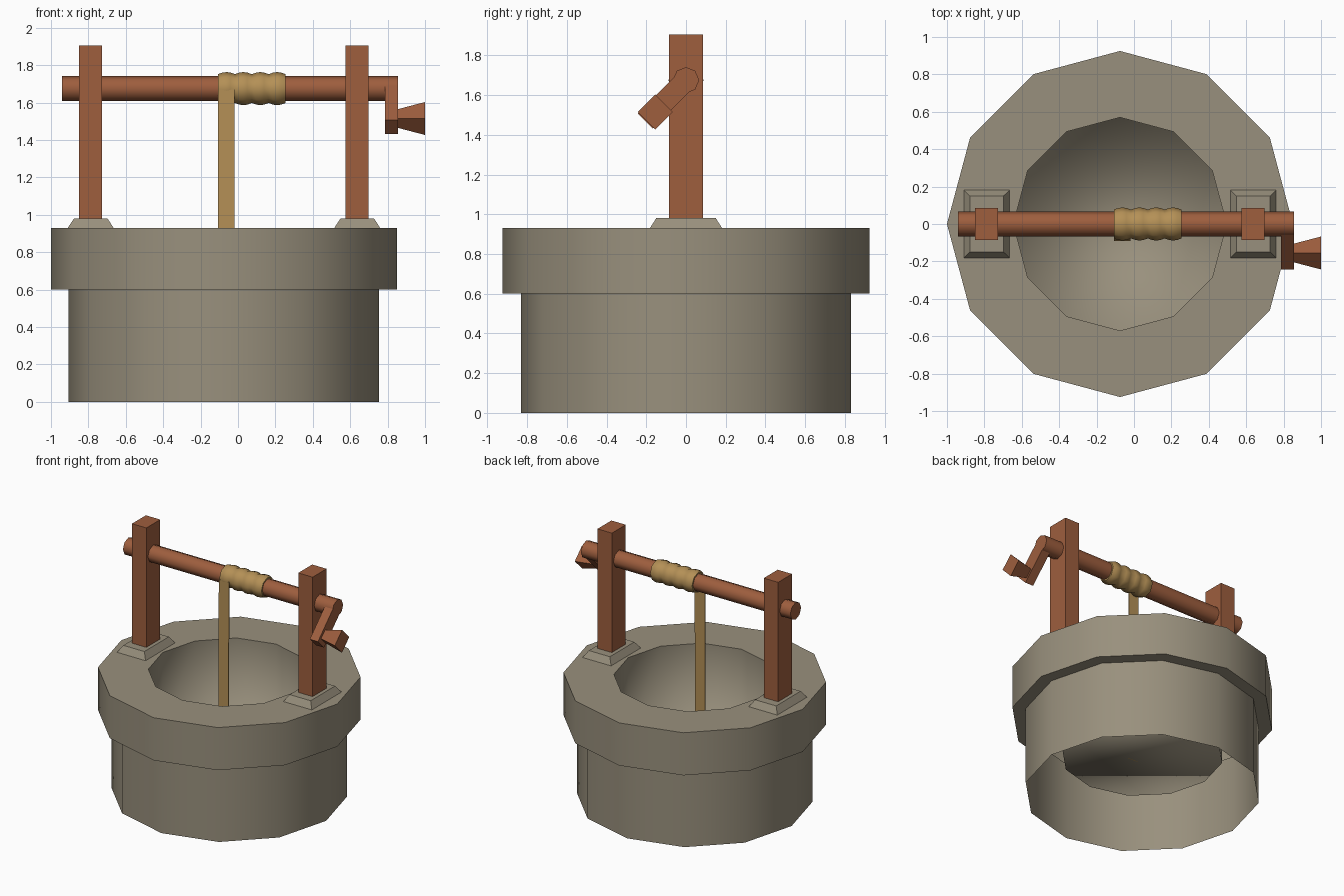
import bpy
import math
from mathutils import Vector

if "Cube" in bpy.data.objects:
    bpy.data.objects.remove(bpy.data.objects["Cube"])

CX = -0.075          # centre of the well in x
AXLE_Z = 1.675       # height of the axle


def material(name, rgb):
    m = bpy.data.materials.new(name)
    m.diffuse_color = (*rgb, 1)
    m.use_nodes = True
    m.node_tree.nodes["Principled BSDF"].inputs["Base Color"].default_value = m.diffuse_color
    return m


STONE = material("stone_grey", (0.318, 0.280, 0.205))
WOOD = material("red_brown_wood", (0.342, 0.112, 0.048))
ROPE = material("tan_rope", (0.456, 0.279, 0.093))


def make(name, verts, faces, mat, angle=None):
    me = bpy.data.meshes.new(name)
    me.from_pydata(verts, [], faces)
    me.materials.append(mat)
    ob = bpy.data.objects.new(name, me)
    bpy.context.collection.objects.link(ob)
    if angle:
        bpy.ops.object.select_all(action='DESELECT')
        ob.select_set(True)
        bpy.context.view_layer.objects.active = ob
        bpy.ops.object.shade_smooth_by_angle(angle=math.radians(angle))
    return ob


def lathe(name, profile, n, mat, origin, along_x=False, start=False, end=False, angle=50):
    """Turn (radius, height) points around z, or around x."""
    verts, faces = [], []
    for r, t in profile:
        for j in range(n):
            a = 2 * math.pi * j / n
            c, s = r * math.cos(a), r * math.sin(a)
            verts.append(Vector(origin) + Vector((t, c, s) if along_x else (c, s, t)))
    for i in range(len(profile) - 1):
        for j in range(n):
            k = (j + 1) % n
            faces.append((i * n + j, i * n + k, (i + 1) * n + k, (i + 1) * n + j))
    if start:
        faces.append(tuple(reversed(range(n))))
    if end:
        b = (len(profile) - 1) * n
        faces.append(tuple(range(b, b + n)))
    return make(name, verts, faces, mat, angle)


def block(name, centre, z0, z1, half0, half1, mat):
    """Four-sided block, optionally tapered from half0 to half1."""
    verts = []
    for z, (hx, hy) in ((z0, half0), (z1, half1)):
        for sx, sy in ((-1, -1), (1, -1), (1, 1), (-1, 1)):
            verts.append((centre[0] + sx * hx, centre[1] + sy * hy, z))
    faces = [(3, 2, 1, 0), (4, 5, 6, 7)]
    faces += [(i, (i + 1) % 4, (i + 1) % 4 + 4, i + 4) for i in range(4)]
    return make(name, verts, faces, mat)


# Stone wall with its wider collar, open underneath
lathe("well_wall", [(0.83, 0), (0.83, 0.6), (0.925, 0.6), (0.925, 0.93), (0.57, 0.93)],
      12, STONE, (CX, 0, 0))
# Inner shaft with a floor, softly shaded throughout
lathe("well_shaft", [(0.57, 0.93), (0.57, 0.3)], 12, STONE, (CX, 0, 0), end=True, angle=120)

# Posts and their stone footings, mirrored about the well centre
for side, s in (("left", -1), ("right", 1)):
    c = (CX + s * 0.7125, 0)
    block(side + "_footing", c, 0.93, 0.98, (0.1225, 0.182), (0.09, 0.15), STONE)
    block(side + "_post", c, 0.975, 1.905, (0.0615, 0.085), (0.0615, 0.085), WOOD)

# Axle
lathe("axle", [(0.066, -0.94), (0.066, 0.855)], 8, WOOD, (0, 0, AXLE_Z), True, True, True)

# Crank arm: bar running down and forward at 45 degrees
arm = block("crank_arm", (0.82, 0), -0.29, -0.03, (0.035, 0.053), (0.035, 0.053), WOOD)
arm.location = (0, 0, AXLE_Z)
arm.rotation_euler = (math.radians(-45), 0, 0)

# Flared square handle
lathe("crank_handle", [(0.05, 0.855), (0.088, 1.0)], 4, WOOD, (0, -0.155, 1.515),
      True, True, True, angle=30)

# Rope coil: four bulging turns
profile = [(0.066, -0.106), (0.078, -0.106)]
for i in range(4):
    x = -0.106 + i * 0.09
    profile += [(0.086, x + 0.025), (0.088, x + 0.045), (0.086, x + 0.065), (0.077, x + 0.09)]
profile.append((0.066, 0.254))
lathe("rope_coil", profile, 8, ROPE, (0, 0, AXLE_Z), True)

# Hanging rope: thin flat strip from the front of the coil into the shaft
rope = block("hanging_rope", (-0.063, 0), 0.3, 1.67, (0.0435, 0.003), (0.0435, 0.003), ROPE)
for v in rope.data.vertices:
    v.co.y += -0.087 if v.co.z < 1 else -0.080
